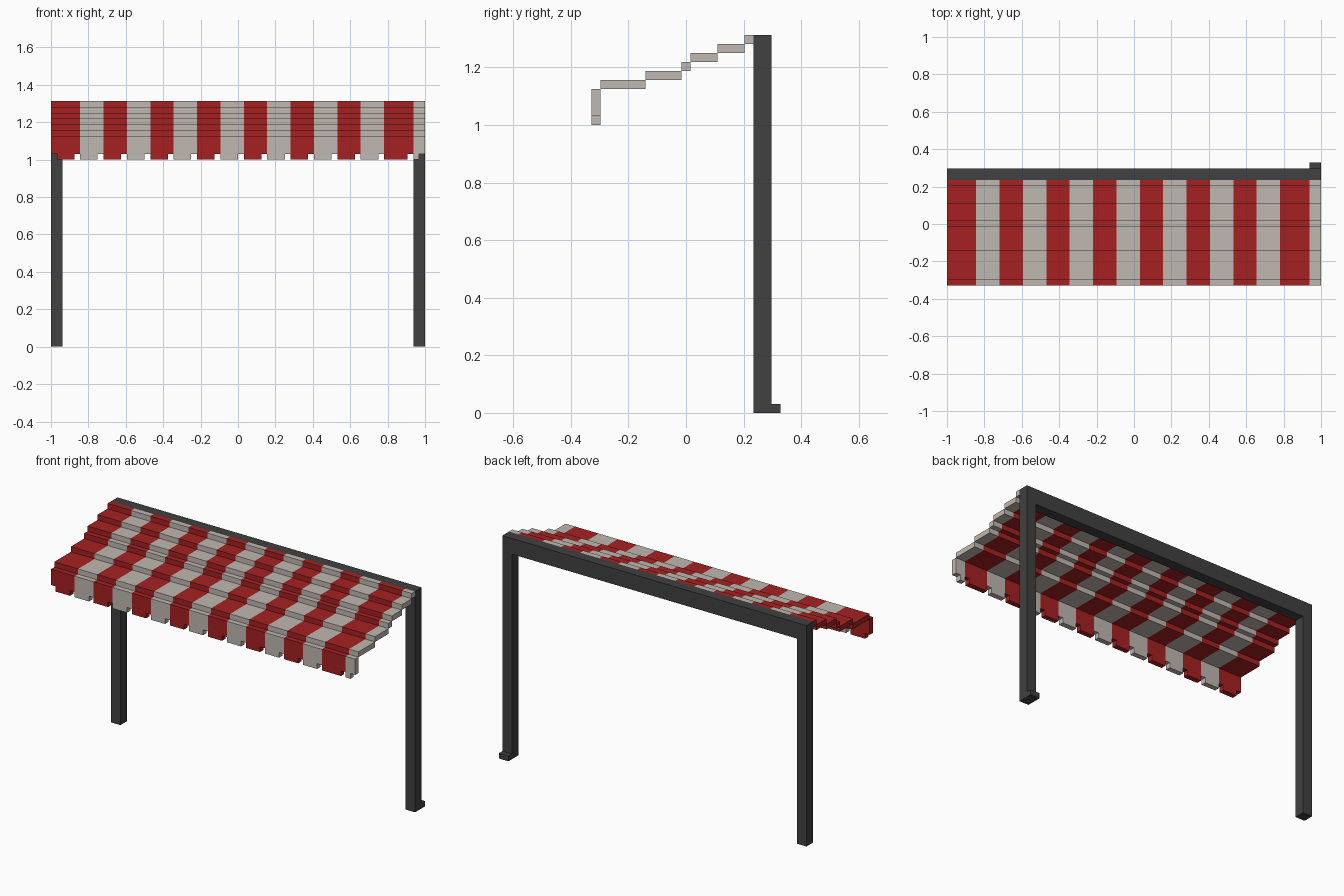
import bpy
import bmesh

cube = bpy.data.objects.get("Cube")
if cube:
    bpy.data.objects.remove(cube, do_unlink=True)

U = 1 / 32                      # one block of the model
X0, Y0 = -32 * U, -10.5 * U     # corner the block counts start from


def material(name, rgb):
    mat = bpy.data.materials.new(name)
    mat.use_nodes = True
    mat.diffuse_color = (*rgb, 1)
    mat.node_tree.nodes["Principled BSDF"].inputs["Base Color"].default_value = (*rgb, 1)
    return mat


RED = material("awning red", (0.38, 0.015, 0.015))
WHITE = material("awning off white", (0.53, 0.48, 0.445))
DARK = material("frame dark grey", (0.052, 0.052, 0.052))

# Stripe boundaries across the awning, in blocks
STRIPES = [0] + [5 + 4 * i for i in range(14)] + [62, 64]


def stripe_at(x):
    """0 for red stripes, 1 for white ones; x in blocks."""
    return (sum(edge <= x for edge in STRIPES) - 1) % 2


def finish(name, bm, mats):
    """Scale from blocks to units and make an object."""
    bmesh.ops.recalc_face_normals(bm, faces=bm.faces)
    for v in bm.verts:
        v.co = (X0 + v.co.x * U, Y0 + v.co.y * U, v.co.z * U)
    mesh = bpy.data.meshes.new(name)
    bm.to_mesh(mesh)
    bm.free()
    for mat in mats:
        mesh.materials.append(mat)
    obj = bpy.data.objects.new(name, mesh)
    bpy.context.collection.objects.link(obj)
    return obj


def prism(points, push):
    """Extrude a flat outline along a vector."""
    bm = bmesh.new()
    face = bm.faces.new([bm.verts.new(p) for p in points])
    new = bmesh.ops.extrude_face_region(bm, geom=[face], use_keep_orig=True)["geom"]
    bmesh.ops.translate(bm, vec=push,
                        verts=[g for g in new if isinstance(g, bmesh.types.BMVert)])
    return bm


def box(x0, x1, y0, y1, z0, z1):
    return prism([(x0, y0, z0), (x0, y1, z0), (x0, y1, z1), (x0, y0, z1)], (x1 - x0, 0, 0))


def striped_bar(y0, y1, z0, z1, cuts):
    """Full-width bar sliced across at each cut."""
    bm = box(0, 64, y0, y1, z0, z1)
    for x in cuts:
        bmesh.ops.bisect_plane(bm, geom=bm.verts[:] + bm.edges[:] + bm.faces[:],
                               plane_co=(x, 0, 0), plane_no=(1, 0, 0))
    return bm


def paint_stripes(bm):
    for f in bm.faces:
        f.material_index = stripe_at(min(f.calc_center_median().x, 63.9))


# Stepped awning roof: depth of each one-block-high step, front to back
y = 1
for i, depth in enumerate([5, 4, 1, 3, 3, 1]):
    bm = striped_bar(y, y + depth, 36 + i, 37 + i, STRIPES[1:-1])
    paint_stripes(bm)
    finish(f"awning_step_{i + 1}", bm, [RED, WHITE])
    y += depth

# Hanging valance, with a notch at the end of every stripe
notches = [0] + [edge - 1 for edge in STRIPES[1:]]
cuts = sorted({c for n in notches for c in (n, n + 1)} - {0, 64})
bm = striped_bar(0, 1, 33, 36, cuts)
bm.normal_update()
teeth = [f for f in bm.faces
         if abs(f.normal.z) > 0.9 and f.calc_center_median().z < 33.1
         and int(f.calc_center_median().x) not in notches]
geom = bmesh.ops.extrude_face_region(bm, geom=teeth)["geom"]
bmesh.ops.translate(bm, vec=(0, 0, -1),
                    verts=[g for g in geom if isinstance(g, bmesh.types.BMVert)])
old = [f for f in teeth if f.is_valid]
if old:
    bmesh.ops.delete(bm, geom=old, context='FACES_ONLY')
paint_stripes(bm)
finish("awning_valance", bm, [RED, WHITE])

# Rear frame: two posts joined by a top beam
outline = [(0, 0), (2, 0), (2, 39), (62, 39), (62, 0), (64, 0), (64, 42), (0, 42)]
finish("rear_frame", prism([(x, 18, z) for x, z in outline], (0, 2, 0)), [DARK])

# Small foot behind the left post
finish("left_post_foot", box(62, 64, 20, 21, 0, 1), [DARK])
